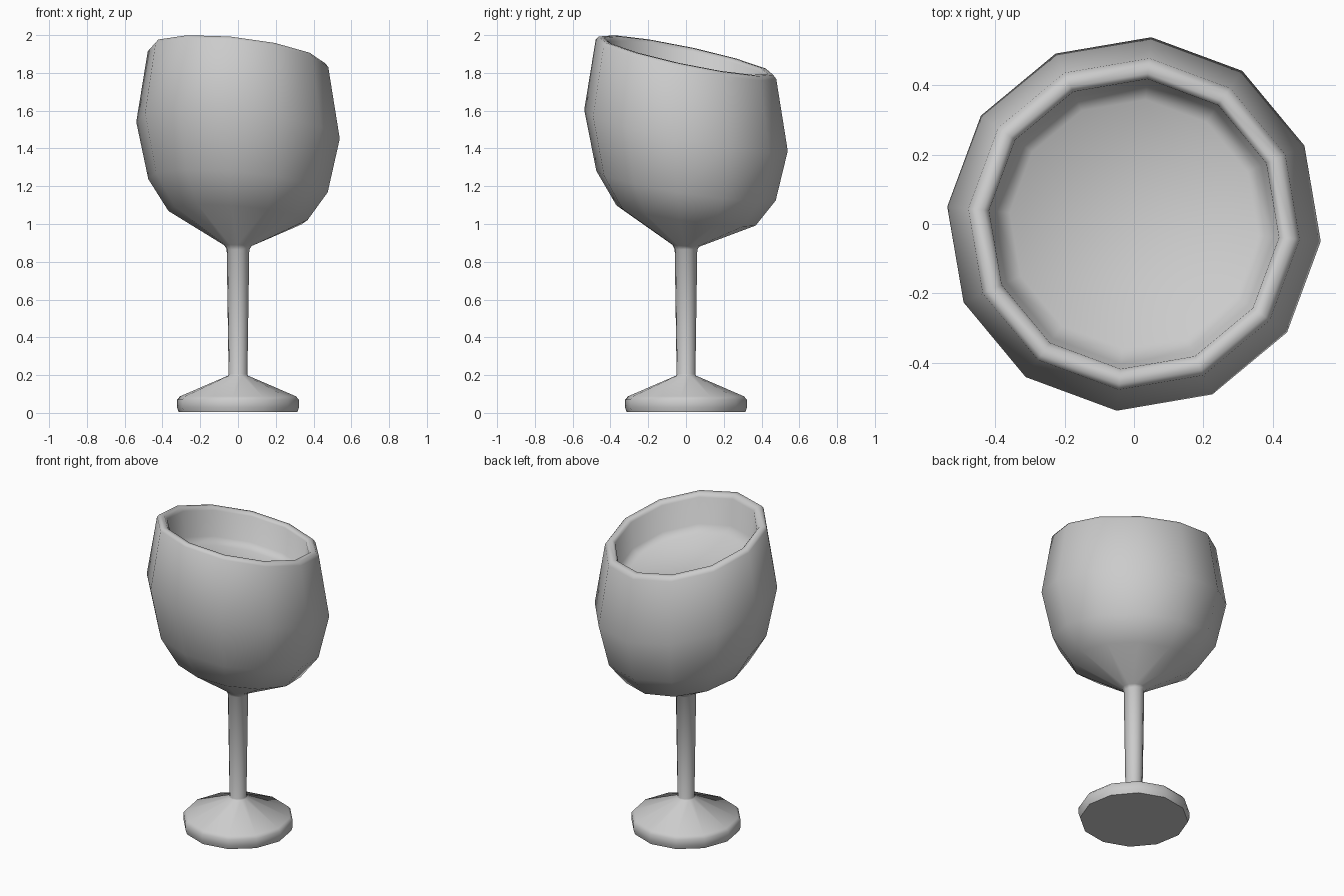
import bpy, bmesh, math

if "Cube" in bpy.data.objects:
    bpy.data.objects.remove(bpy.data.objects["Cube"])

SIDES = 12
OFFSET = math.radians(-5.3)


def lathe(name, profile):
    """Join (radius, z, slope_x, slope_y) rings; slopes tilt each ring."""
    bm = bmesh.new()
    rings = []
    for r, z, sx, sy in profile:
        ring = []
        for i in range(SIDES):
            a = OFFSET + i * math.tau / SIDES
            x, y = r * math.cos(a), r * math.sin(a)
            ring.append(bm.verts.new((x, y, z - sx * x - sy * y)))
        rings.append(ring)
    # underside of the foot and floor inside the bowl
    bm.faces.new(rings[0][::-1])
    bm.faces.new(rings[-1])
    for lo, hi in zip(rings, rings[1:]):
        for i in range(SIDES):
            j = (i + 1) % SIDES
            bm.faces.new((lo[i], lo[j], hi[j], hi[i]))
    mesh = bpy.data.meshes.new(name)
    bm.to_mesh(mesh)
    bm.free()
    obj = bpy.data.objects.new(name, mesh)
    bpy.context.collection.objects.link(obj)
    bpy.ops.object.select_all(action='DESELECT')
    obj.select_set(True)
    bpy.context.view_layer.objects.active = obj
    bpy.ops.object.shade_smooth_by_angle(angle=math.radians(85))
    mesh.polygons[0].use_smooth = False
    return obj


# foot and stem
base = [(0.316, 0.005), (0.324, 0.03), (0.324, 0.07), (0.308, 0.088),
        (0.053, 0.197), (0.050, 0.205), (0.060, 0.865)]
profile = [(r, z, 0, 0) for r, z in base]

# outside of the tilted bowl
profile += [
    (0.072, 0.885, 0.03, 0.06),
    (0.370, 1.045, 0.078, 0.138),
    (0.477, 1.203, 0.088, 0.157),
    (0.541, 1.496, 0.100, 0.193),
]
# rounded rim
profile += [(r, z, 0.107, 0.21) for r, z in
            [(0.480, 1.872), (0.464, 1.891), (0.436, 1.891), (0.420, 1.872)]]
# shallow inside of the bowl
profile += [(r, z, 0.107, 0.21) for r, z in [(0.405, 1.71), (0.36, 1.67)]]
lathe("goblet", profile)
